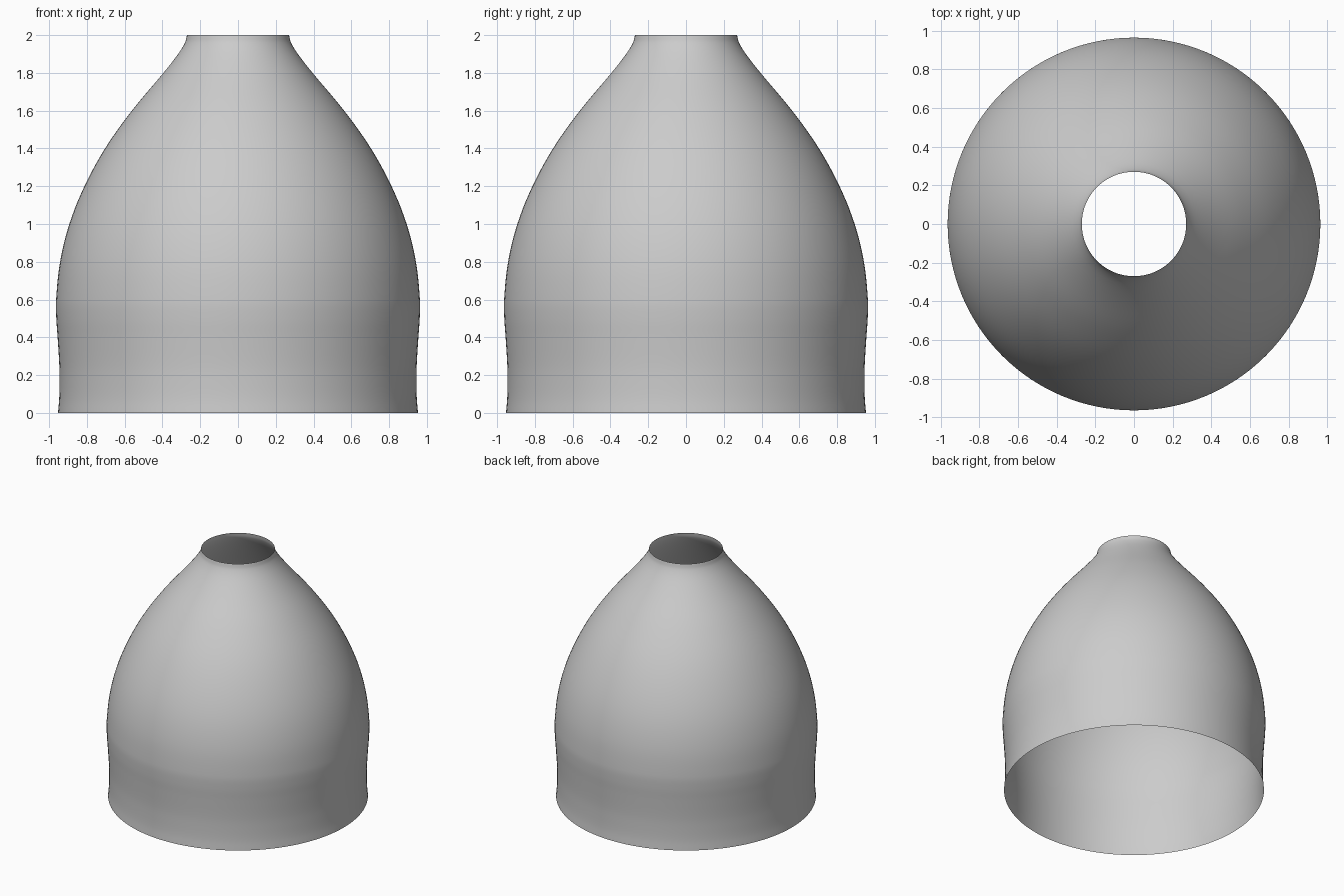
import bpy, bmesh, math

if "Cube" in bpy.data.objects:
    bpy.data.objects.remove(bpy.data.objects["Cube"])

# Half profile of the open shell: (height, radius)
PROFILE = [(0, .953), (.07, .947), (.15, .945), (.25, .946), (.4, .955), (.5, .962), (.6, .963),
           (.8, .942), (1.0, .893), (1.2, .813), (1.4, .704), (1.6, .562),
           (1.8, .395), (1.9, .317), (1.96, .281), (2.0, .27)]
SIDES, STEPS = 128, 5


def slope(i):
    a, b = PROFILE[max(i - 1, 0)], PROFILE[min(i + 1, len(PROFILE) - 1)]
    return (b[1] - a[1]) / (b[0] - a[0])


def smooth_profile():
    pts = []
    for i in range(len(PROFILE) - 1):
        (z0, r0), (z1, r1) = PROFILE[i], PROFILE[i + 1]
        h, m0, m1 = z1 - z0, slope(i), slope(i + 1)
        for k in range(STEPS):
            t = k / STEPS
            r = ((2*t**3 - 3*t*t + 1) * r0 + (t**3 - 2*t*t + t) * h * m0
                 + (3*t*t - 2*t**3) * r1 + (t**3 - t*t) * h * m1)
            pts.append((z0 + h * t, r))
    return pts + [PROFILE[-1]]


# Bell-shaped shade, open at both ends
bm = bmesh.new()
rings = []
for z, r in smooth_profile():
    rings.append([bm.verts.new((r * math.cos(2 * math.pi * j / SIDES),
                                r * math.sin(2 * math.pi * j / SIDES), z))
                  for j in range(SIDES)])
for low, high in zip(rings, rings[1:]):
    for j in range(SIDES):
        k = (j + 1) % SIDES
        bm.faces.new((low[j], low[k], high[k], high[j])).smooth = True
mesh = bpy.data.meshes.new("bell_shade")
bm.to_mesh(mesh)
bm.free()
shade = bpy.data.objects.new("bell_shade", mesh)
bpy.context.collection.objects.link(shade)
